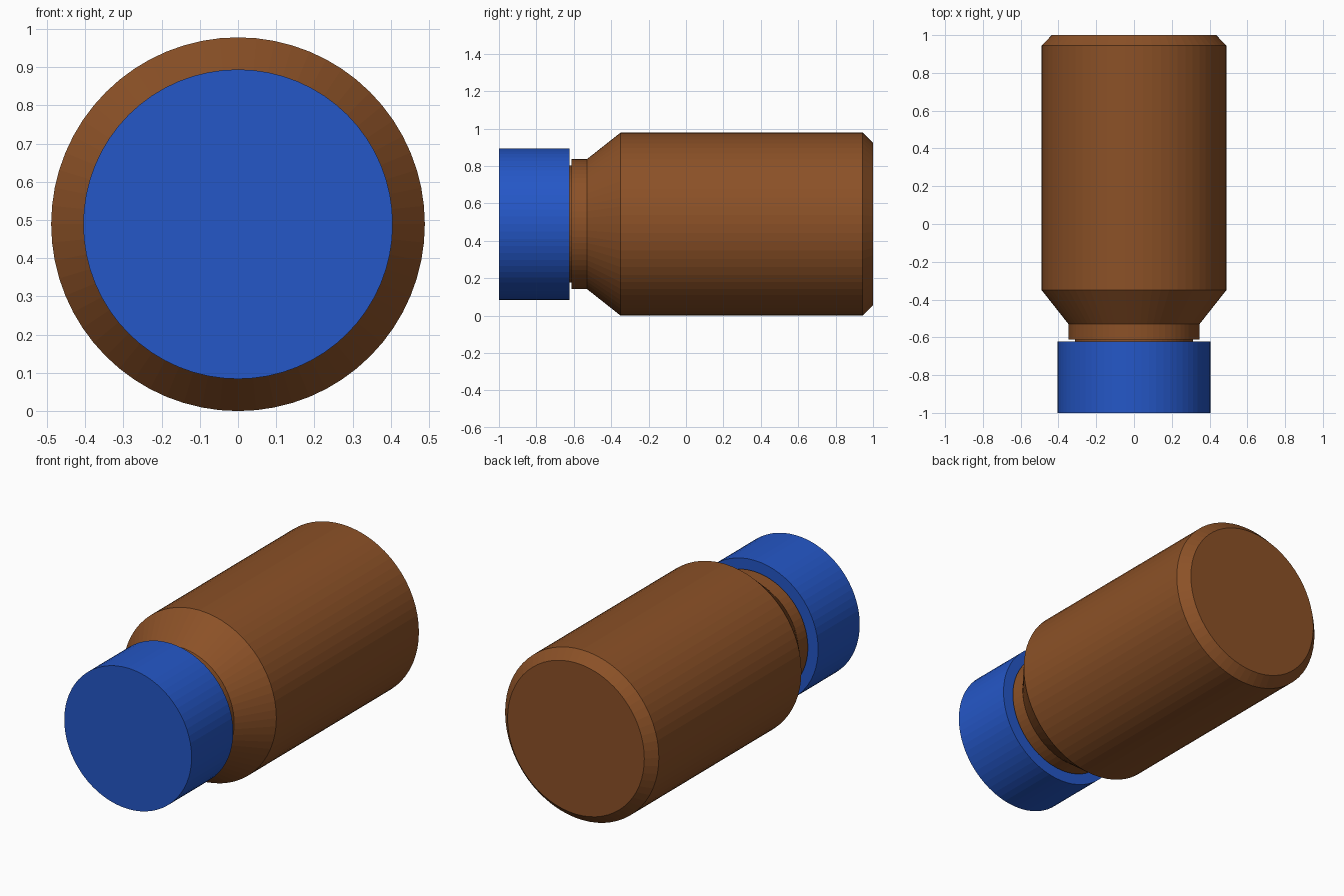
import bpy, bmesh, math

if "Cube" in bpy.data.objects:
    bpy.data.objects.remove(bpy.data.objects["Cube"])

SIDES = 64
AXIS_Z = 0.489


def material(name, rgb):
    m = bpy.data.materials.new(name)
    m.diffuse_color = (*rgb, 1.0)
    m.use_nodes = True
    m.node_tree.nodes["Principled BSDF"].inputs["Base Color"].default_value = m.diffuse_color
    return m


def lathe(name, profile, mat):
    """Closed solid of rings (y, radius) around the lying axis."""
    bm = bmesh.new()
    rings = []
    for y, r in profile:
        rings.append([bm.verts.new((r * math.sin(2 * math.pi * i / SIDES), y,
                                    AXIS_Z + r * math.cos(2 * math.pi * i / SIDES)))
                      for i in range(SIDES)])
    for a, b in zip(rings, rings[1:]):
        for i in range(SIDES):
            j = (i + 1) % SIDES
            bm.faces.new((a[i], a[j], b[j], b[i]))
    bm.faces.new(rings[0])
    bm.faces.new(rings[-1])
    bmesh.ops.recalc_face_normals(bm, faces=bm.faces[:])
    me = bpy.data.meshes.new(name)
    bm.to_mesh(me)
    bm.free()
    me.materials.append(mat)
    ob = bpy.data.objects.new(name, me)
    bpy.context.collection.objects.link(ob)
    return ob


brown = material("amber brown", (0.26, 0.082, 0.02))
blue = material("cap blue", (0.018, 0.095, 0.57))

# Bottle: chamfered base, straight body, sloped shoulder, collar and neck
lathe("bottle", [(1.0, 0.435), (0.945, 0.489), (-0.35, 0.489), (-0.53, 0.347),
                 (-0.612, 0.347), (-0.612, 0.313), (-0.64, 0.313)], brown)

# Screw cap
lathe("cap", [(-0.622, 0.405), (-1.0, 0.405)], blue)
